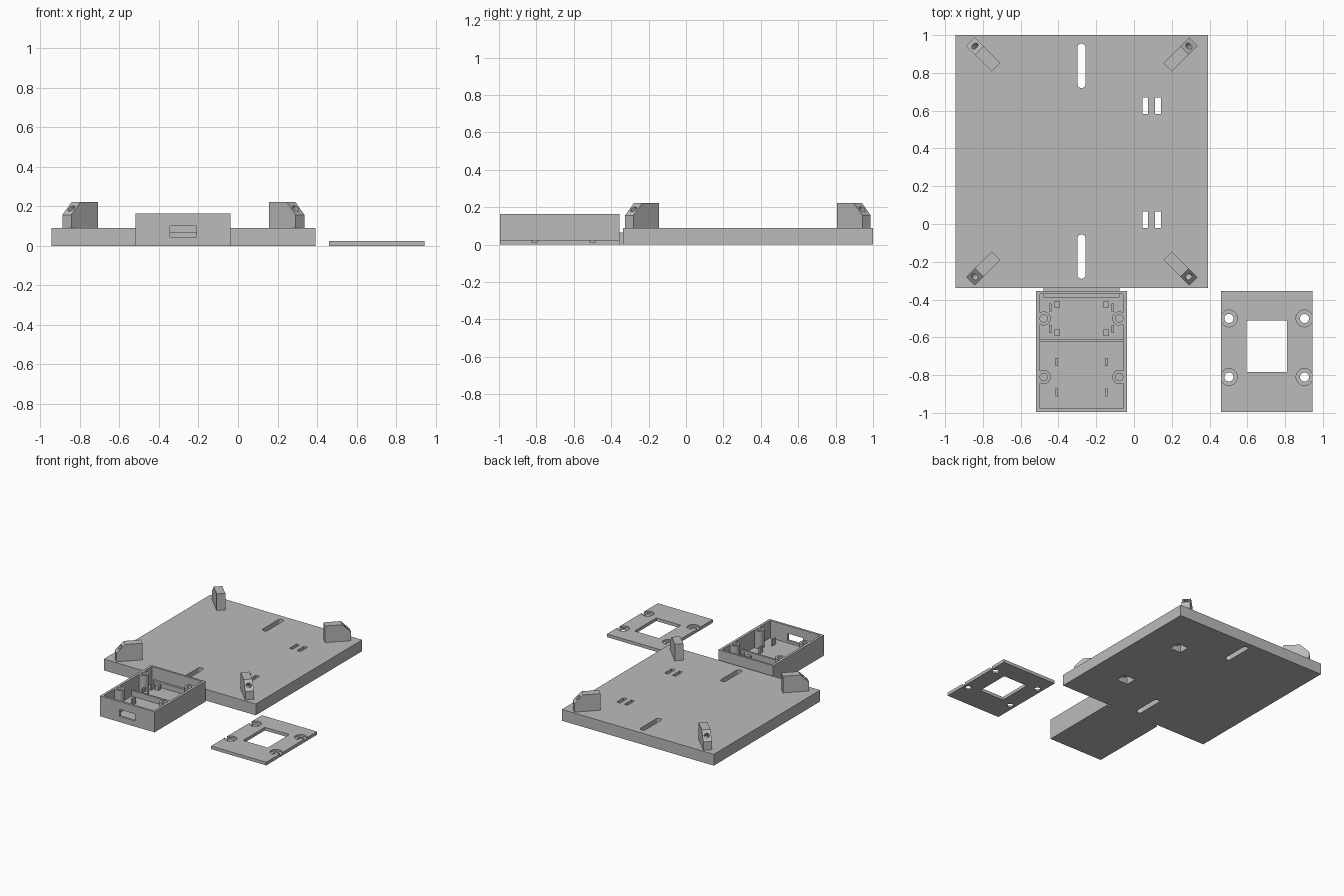
import bpy, bmesh, math
from mathutils import Matrix, Vector

old = bpy.data.objects.get("Cube")
if old:
    bpy.data.objects.remove(old, do_unlink=True)

grey = bpy.data.materials.new("light_grey")
grey.use_nodes = True
GREY = (0.5, 0.5, 0.5, 1)
grey.diffuse_color = GREY
grey.node_tree.nodes["Principled BSDF"].inputs["Base Color"].default_value = GREY


def make(name, bm):
    bmesh.ops.recalc_face_normals(bm, faces=bm.faces)
    mesh = bpy.data.meshes.new(name)
    bm.to_mesh(mesh)
    bm.free()
    mesh.materials.append(grey)
    ob = bpy.data.objects.new(name, mesh)
    bpy.context.collection.objects.link(ob)
    return ob


def prism(name, outline, low, high):
    """Extrude an xy outline from z = low to z = high."""
    bm = bmesh.new()
    face = bm.faces.new([bm.verts.new((x, y, low)) for x, y in outline])
    new = bmesh.ops.extrude_face_region(bm, geom=[face])["geom"]
    verts = [v for v in new if isinstance(v, bmesh.types.BMVert)]
    bmesh.ops.translate(bm, verts=verts, vec=(0, 0, high - low))
    return make(name, bm)


def box(name, x0, x1, y0, y1, z0, z1):
    return prism(name, [(x0, y0), (x1, y0), (x1, y1), (x0, y1)], z0, z1)


def arc(x, y, r, start=0, sweep=360, n=32):
    steps = n if sweep == 360 else n + 1
    angles = [math.radians(start + sweep * i / n) for i in range(steps)]
    return [(x + r * math.cos(a), y + r * math.sin(a)) for a in angles]


def cut(ob, *cutters):
    for cutter in cutters:
        mod = ob.modifiers.new("cut", 'BOOLEAN')
        mod.operation = 'DIFFERENCE'
        mod.solver = 'EXACT'
        mod.object = cutter
        bpy.context.view_layer.objects.active = ob
        bpy.ops.object.modifier_apply(modifier=mod.name)
        bpy.data.objects.remove(cutter, do_unlink=True)
    return ob


def smooth(ob):
    bpy.ops.object.select_all(action='DESELECT')
    ob.select_set(True)
    bpy.context.view_layer.objects.active = ob
    bpy.ops.object.shade_smooth_by_angle(angle=math.radians(30))


# Base plate with two long slots and two cable tie points
CX, CY, HALF, TOP = -0.276, 0.331, 0.669, 0.09
plate = box("base_plate", CX - HALF, CX + HALF, CY - HALF, CY + HALF, 0, TOP)
for y0, y1 in ((-0.29, -0.055), (0.72, 0.955)):
    r = 0.022
    outline = arc(-0.278, y1 - r, r, 0, 180, 16) + arc(-0.278, y0 + r, r, 180, 180, 16)
    cut(plate, prism("cutter", outline, -0.1, 0.2))
for y0, y1 in ((-0.022, 0.066), (0.582, 0.67)):
    cut(plate,
        box("cutter", 0.046, 0.143, y0, y1, -0.1, 0.045),
        box("cutter", 0.046, 0.074, y0, y1, 0.02, 0.2),
        box("cutter", 0.112, 0.143, y0, y1, 0.02, 0.2))
smooth(plate)

# Diagonal corner brackets with a bevelled, drilled outer end
LENGTH, WIDTH, HIGH, BEVEL = 0.192, 0.063, 0.222, 0.065
for sx, side in ((-1, "right"), (1, "left")):
    for sy, end in ((-1, "front"), (1, "back")):
        profile = [(-LENGTH, TOP), (0, TOP), (0, HIGH - BEVEL),
                   (-BEVEL, HIGH), (-LENGTH, HIGH)]
        bracket = prism(f"{end}_{side}_bracket", profile, -WIDTH / 2, WIDTH / 2)
        bracket.data.transform(Matrix.Rotation(math.pi / 2, 4, 'X'))
        drill = prism("cutter", arc(0, 0, 0.019, n=24), -0.06, 0.1)
        drill.data.transform(Matrix.Translation((-BEVEL / 2, 0, HIGH - BEVEL / 2))
                             @ Matrix.Rotation(math.pi / 4, 4, 'Y'))
        cut(bracket, drill)
        bracket.data.transform(Matrix.Translation((CX + sx * 0.59, CY + sy * 0.634, 0))
                               @ Matrix.Rotation(math.atan2(sy, sx), 4, 'Z'))
        smooth(bracket)

# Open electronics case with a port in the front wall
X0, X1, Y0, Y1, RIM, FLOOR = -0.518, -0.038, -0.995, -0.355, 0.163, 0.025
MID = (X0 + X1) / 2
case = box("case", X0, X1, Y0, Y1, 0, RIM)
cut(case,
    box("cutter", X0 + 0.02, X1 - 0.02, Y0 + 0.018, Y1 - 0.016, FLOOR, 0.3),
    box("cutter", MID - 0.067, MID + 0.067, Y0 - 0.05, Y0 + 0.05, 0.045, 0.1))
box("case_divider", X0 + 0.02, X1 - 0.02, -0.626, -0.61, FLOOR, 0.07)
box("case_bridge", MID - 0.2, MID + 0.2, Y1, CY - HALF, 0, 0.065)
box("case_back_ledge", MID - 0.2, MID + 0.2, -0.388, Y1 - 0.016, FLOOR, 0.065)

# Screw posts, board supports and clips inside the case
for s, side in ((-1, "right"), (1, "left")):
    for y, end in ((-0.81, "front"), (-0.5, "back")):
        x = MID + s * 0.2
        post = prism(f"{end}_{side}_post", arc(x, y, 0.037), FLOOR, RIM)
        smooth(cut(post, prism("cutter", arc(x, y, 0.02), 0.05, 0.3)))
    for y in (-0.425, -0.575):
        x = MID + s * 0.129
        box(f"{side}_support", x - 0.016, x + 0.016, y - 0.016, y + 0.016, FLOOR, 0.06)
    for x, y in ((0.166, -0.443), (0.166, -0.555), (0.131, -0.73), (0.131, -0.892)):
        x = MID + s * x
        box(f"{side}_clip", x - 0.006, x + 0.006, y - 0.021, y + 0.021, FLOOR, 0.075)

# Separate lid with a window and four countersunk screw holes
LX, THICK = 0.7025, 0.025
lid = box("lid", LX - 0.2425, LX + 0.2425, Y0, Y1, 0, THICK)
cut(lid, box("cutter", LX - 0.108, LX + 0.108, -0.784, -0.511, -0.1, 0.1))
for x in (LX - 0.2, LX + 0.2):
    for y in (-0.81, -0.5):
        cut(lid, prism("cutter", arc(x, y, 0.024), -0.1, 0.1),
            prism("cutter", arc(x, y, 0.0445), THICK / 2, 0.1))
smooth(lid)
